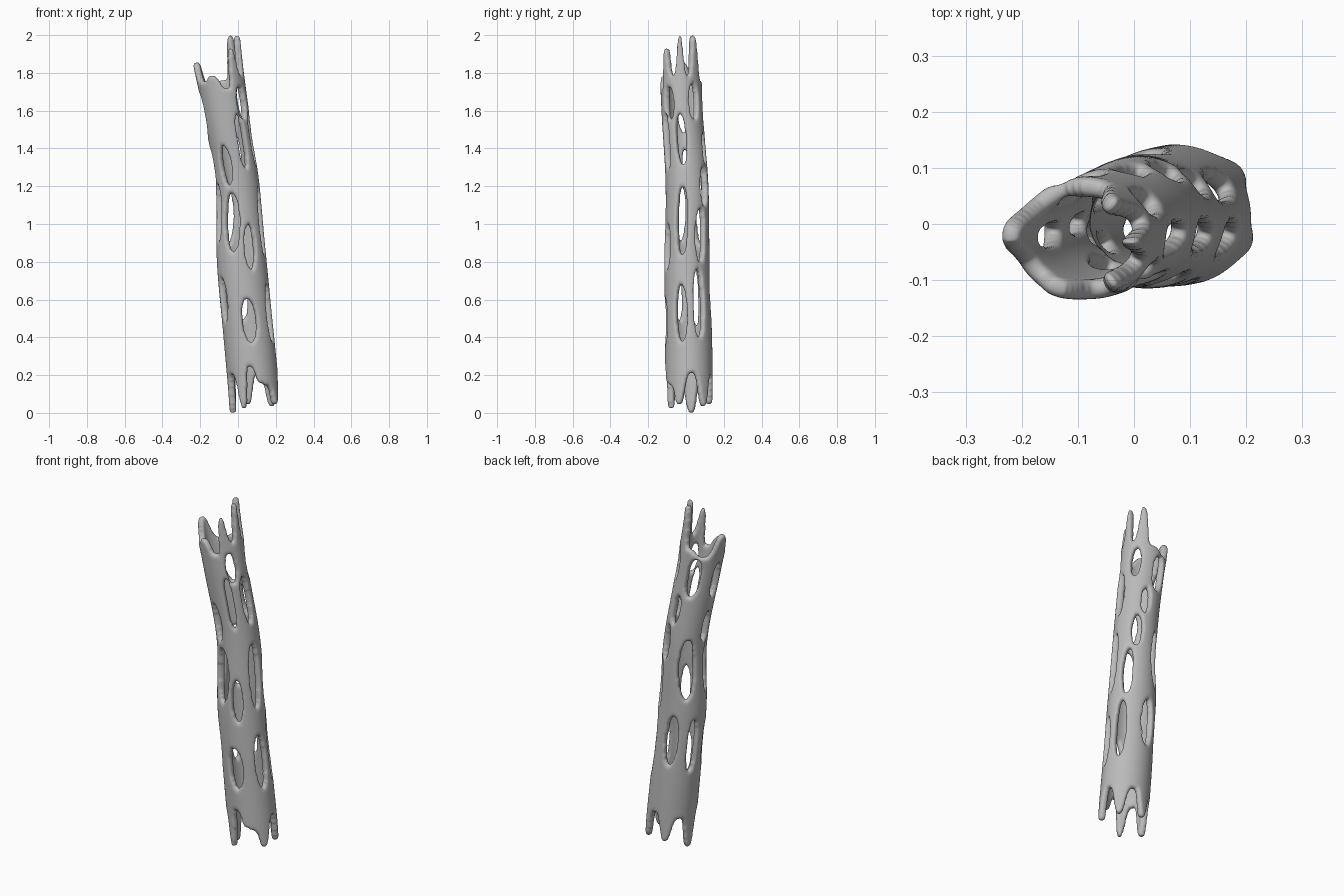
import bpy, bmesh
from math import sin, cos, pi, radians, floor
from mathutils import Vector

cube = bpy.data.objects.get("Cube")
if cube:
    bpy.data.objects.remove(cube)

AROUND, UP, WALL = 100, 180, 0.036
Z_LOW, Z_HIGH, STEP = -0.03, 2.03, 0.4

# Outer extents (x min, x max, y min, y max) at evenly spaced heights
EXTENTS = [Vector(row) for row in (
    (-.045, .228, -.11, .145), (-.077, .192, -.112, .138), (-.112, .152, -.115, .125),
    (-.119, .115, -.108, .119), (-.187, .058, -.13, .09), (-.262, .012, -.145, .08))]

# Lobes and notches of the torn ends: (angle, height)
TOP_EDGE = [(0, 2.01), (22, 1.79), (45, 2.01), (78, 1.77), (125, 1.73), (175, 1.86),
            (215, 1.75), (250, 1.79), (285, 1.72), (310, 1.94), (335, 1.79)]
LOW_EDGE = [(8, .21), (42, .03), (75, .2), (108, .04), (140, .18), (175, -.01),
            (212, .2), (243, .01), (265, .25), (287, .15), (306, .14), (330, .04),
            (368, .21)]

# Openings in the wall: (angle, height, half width, half height)
HOLES = [
    (320, 1.64, .027, .085), (300, 1.44, .02, .14), (352, 1.45, .028, .135),
    (245, 1.31, .027, .1), (250, 1.01, .039, .155), (346, 1.02, .03, .18),
    (293, .88, .027, .115), (275, .49, .037, .115), (342, .53, .033, .145),
    (37, 1.65, .028, .09), (108, 1.6, .04, .11), (180, 1.58, .03, .1),
    (75, 1.4, .024, .08), (180, 1.3, .025, .085), (130, 1.06, .044, .17),
    (200, 1.06, .027, .15), (57, 1.2, .027, .1), (39, .94, .028, .14),
    (30, .58, .028, .18), (100, .64, .035, .14), (155, .61, .027, .15),
    (208, .6, .025, .11)]


def extents(z):
    """Smooth curve through the rows of outer extents."""
    t = max(0, min(z / STEP, len(EXTENTS) - 1.001))
    i = floor(t)
    t -= i
    a, b, c, d = (EXTENTS[max(0, min(k, len(EXTENTS) - 1))] for k in range(i - 1, i + 3))
    return b + t * ((c - a) + t * ((2 * a - 5 * b + 4 * c - d) + t * (3 * b - 3 * c + d - a))) / 2


def wall_point(angle, z):
    x0, x1, y0, y1 = extents(z)
    return Vector(((x0 + x1) / 2 + cos(angle) * (x1 - x0) / 2,
                   (y0 + y1) / 2 + sin(angle) * (y1 - y0) / 2, z))


def ease(t):
    return t * t * (3 - 2 * t)


def edge_height(points, degrees):
    """Blunt lobes and round notches, running once round the tube."""
    start = points[0][0]
    degrees = (degrees - start) % 360 + start
    loop = points + [(start + 360, points[0][1])]
    for (a, low), (b, high) in zip(loop, loop[1:]):
        if a <= degrees < b:
            return low + (high - low) * ease(ease((degrees - a) / (b - a)))


def is_open(angle, z):
    degrees = angle * 180 / pi
    if not edge_height(LOW_EDGE, degrees) < z < edge_height(TOP_EDGE, degrees):
        return True
    x0, x1, y0, y1 = extents(z)
    radius = (x1 - x0 + y1 - y0) / 4
    for a, height, wide, tall in HOLES:
        across = radians((degrees - a + 180) % 360 - 180) * radius
        if (across / wide) ** 2 + ((z - height) / tall) ** 2 < 1:
            return True
    return False


# Tube wall, leaving out the openings and the torn ends
bm = bmesh.new()
dz = (Z_HIGH - Z_LOW) / UP
da = 2 * pi / AROUND
rings = [[bm.verts.new(wall_point(i * da, Z_LOW + j * dz)) for i in range(AROUND)]
         for j in range(UP + 1)]
for j in range(UP):
    for i in range(AROUND):
        if not is_open((i + .5) * da, Z_LOW + (j + .5) * dz):
            k = (i + 1) % AROUND
            bm.faces.new((rings[j][i], rings[j][k], rings[j + 1][k], rings[j + 1][i]))
bmesh.ops.delete(bm, geom=[v for v in bm.verts if not v.link_faces], context='VERTS')

# Drop faces hanging on by a corner, then relax the rims into clean curves
for _ in range(3):
    loose = [f for f in bm.faces if sum(e.is_boundary for e in f.edges) > 2]
    bmesh.ops.delete(bm, geom=loose, context='FACES')
for _ in range(8):
    moves = {}
    for v in bm.verts:
        rim = [e.other_vert(v).co for e in v.link_edges if e.is_boundary]
        if len(rim) == 2:
            moves[v] = v.co / 2 + (rim[0] + rim[1]) / 4
    for v, co in moves.items():
        v.co = co

mesh = bpy.data.meshes.new("lattice_tube")
bm.to_mesh(mesh)
bm.free()
tube = bpy.data.objects.new("lattice_tube", mesh)
bpy.context.collection.objects.link(tube)

# Wall thickness with softly rounded rims
solid = tube.modifiers.new("thickness", 'SOLIDIFY')
solid.thickness = WALL
solid.offset = -1
soft = tube.modifiers.new("rounding", 'SMOOTH')
soft.factor = 0.5
soft.iterations = 8
sub = tube.modifiers.new("subdivision", 'SUBSURF')
sub.levels = sub.render_levels = 1

# Plain grey finish
grey = bpy.data.materials.new("plain_grey")
grey.use_nodes = True
color = (0.5, 0.5, 0.5, 1)
grey.diffuse_color = color
grey.node_tree.nodes["Principled BSDF"].inputs["Base Color"].default_value = color
mesh.materials.append(grey)
mesh.polygons.foreach_set("use_smooth", [True] * len(mesh.polygons))
